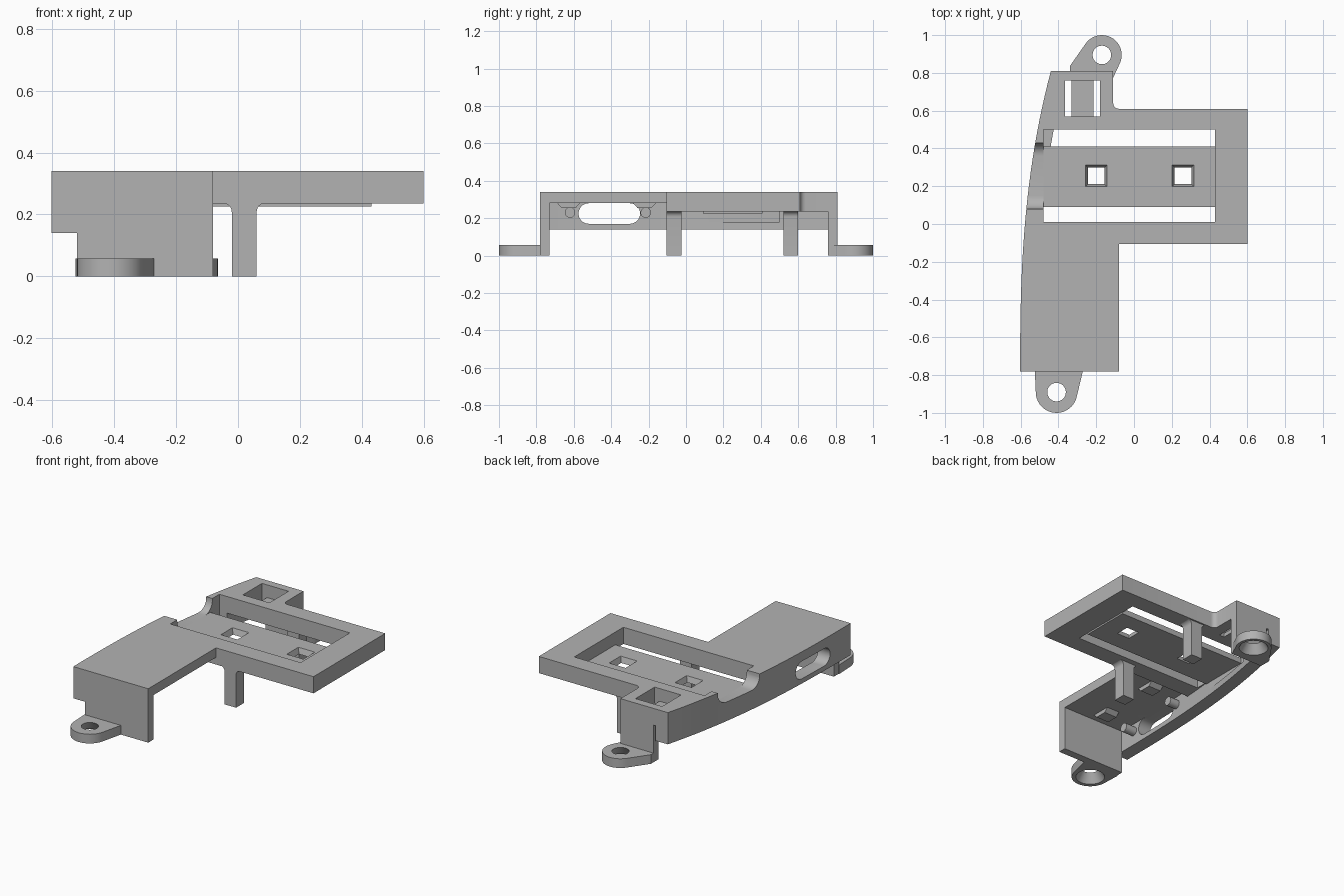
import bpy, bmesh, math
from mathutils import Vector

if "Cube" in bpy.data.objects:
    bpy.data.objects.remove(bpy.data.objects["Cube"], do_unlink=True)

GREY = (0.45, 0.45, 0.45, 1)
mat = bpy.data.materials.new("plain grey plastic")
mat.use_nodes = True
mat.diffuse_color = GREY
mat.node_tree.nodes["Principled BSDF"].inputs["Base Color"].default_value = GREY


def finish(name, bm):
    bmesh.ops.recalc_face_normals(bm, faces=bm.faces)
    mesh = bpy.data.meshes.new(name)
    bm.to_mesh(mesh)
    bm.free()
    ob = bpy.data.objects.new(name, mesh)
    bpy.context.collection.objects.link(ob)
    mesh.materials.append(mat)
    return ob


def prism(name, pts, lo, hi, axis="z"):
    """Extrude a 2D outline from lo to hi along an axis."""
    place = {"x": lambda a, b, h: (h, a, b),
             "y": lambda a, b, h: (a, h, b),
             "z": lambda a, b, h: (a, b, h)}[axis]
    bm = bmesh.new()
    face = bm.faces.new([bm.verts.new(place(a, b, lo)) for a, b in pts])
    ext = bmesh.ops.extrude_face_region(bm, geom=[face])
    moved = [g for g in ext["geom"] if isinstance(g, bmesh.types.BMVert)]
    bmesh.ops.translate(bm, verts=moved, vec=Vector(place(0, 0, hi - lo)))
    return finish(name, bm)


def box(name, x, y, z):
    return prism(name, [(x[0], y[0]), (x[1], y[0]), (x[1], y[1]), (x[0], y[1])], *z)


def cone(name, centre, r_low, r_high, z, sides=32):
    """Tapered round or square plug along z."""
    bm = bmesh.new()
    rings = []
    for r, h in ((r_low, z[0]), (r_high, z[1])):
        rings.append([bm.verts.new((centre[0] + px, centre[1] + py, h))
                      for px, py in arc(0, 0, r, 45, 405, sides)[:-1]])
    for i in range(sides):
        j = (i + 1) % sides
        bm.faces.new((rings[0][i], rings[0][j], rings[1][j], rings[1][i]))
    bm.faces.new(rings[0])
    bm.faces.new(rings[1])
    return finish(name, bm)


def arc(cx, cy, r, a0, a1, n=10):
    return [(cx + r * math.cos(math.radians(a0 + (a1 - a0) * i / n)),
             cy + r * math.sin(math.radians(a0 + (a1 - a0) * i / n))) for i in range(n + 1)]


def combine(ob, other, op="DIFFERENCE"):
    mod = ob.modifiers.new("cut", "BOOLEAN")
    mod.operation, mod.solver, mod.object = op, "EXACT", other
    bpy.context.view_layer.objects.active = ob
    bpy.ops.object.modifier_apply(modifier=mod.name)
    bpy.data.objects.remove(other, do_unlink=True)


def smooth(ob):
    bpy.ops.object.select_all(action="DESELECT")
    ob.select_set(True)
    bpy.context.view_layer.objects.active = ob
    bpy.ops.object.shade_smooth_by_angle(angle=math.radians(30))


# Curved outer edge shared by the deck and the side wall
FRONT, BACK, TOP, UNDER = -0.78, 0.81, 0.34, 0.235
STEPS = 24
edge = []
for i in range(STEPS + 1):
    t = i / STEPS
    edge.append((-0.603 + 0.163 * t ** 2.6, FRONT + (BACK - FRONT) * t))

# Deck with its side wing, thinned over the front bay
body = prism("frame_body", edge + [(-0.11, BACK)] + arc(-0.08, 0.64, 0.03, 180, 270, 5)
             + [(0.6, 0.61), (0.6, -0.105), (-0.08, -0.105), (-0.08, FRONT)], UNDER, TOP)
combine(body, box("bay_cutter", (-0.57, 0), (-0.73, -0.105), (0, 0.28)))

# Curved side wall and the two end walls
inner = [(x + 0.085, y) for x, y in reversed(edge)]
combine(body, prism("side_wall", edge + inner, 0.14, TOP), "UNION")
combine(body, box("front_wall", (-0.52, -0.08), (FRONT, -0.73), (0, TOP)), "UNION")
combine(body, box("back_wall", (-0.34, -0.11), (0.76, BACK), (0, TOP)), "UNION")

# Recess, rounded side notch, rear pocket and long side slot
combine(body, box("recess_cutter", (-0.48, 0.43), (0.01, 0.5), (0.18, 0.5)))
notch = ([(0.08, 0.4)] + arc(0.15, 0.33, 0.07, 180, 270, 8)
         + arc(0.36, 0.33, 0.07, 270, 360, 8) + [(0.43, 0.4)])
combine(body, prism("notch_cutter", notch, -0.7, -0.47, "x"))
combine(body, box("pocket_cutter", (-0.365, -0.18), (0.57, 0.76), (0.1, 0.5)))
slot = arc(-0.3, 0.225, 0.055, -90, 90) + arc(-0.52, 0.225, 0.055, 90, 270)
combine(body, prism("slot_cutter", slot, -0.8, -0.4, "x"))
smooth(body)

# Sunken plate with two tapered square holes
plate = box("sunken_plate", (-0.482, 0.432), (0.09, 0.41), (0.225, 0.26))
for x in (-0.2, 0.26):
    combine(plate, cone("square_cutter", (x, 0.255), 0.055, 0.084, (0.21, 0.265), 4))

# Bridge across the rear pocket
box("pocket_bridge", (-0.33, -0.215), (0.565, 0.765), (UNDER, 0.26))

# Legs with filleted tops
leg_profile = ([(-0.02, 0), (0.06, 0)] + arc(0.09, 0.207, 0.03, 180, 90, 6)
               + arc(-0.05, 0.207, 0.03, 90, 0, 6))
for name, y in (("front_leg", -0.105), ("back_leg", 0.52)):
    smooth(prism(name, leg_profile, y, y + 0.08, "y"))


# Screw tabs with holes countersunk from below
def tab(name, centre, r, base):
    bm = bmesh.new()
    for h in (0, 0.058):
        for px, py in arc(*centre, r, 0, 360, 40)[:-1] + base:
            bm.verts.new((px, py, h))
    hull = bmesh.ops.convex_hull(bm, input=bm.verts)
    loose = set(hull["geom_interior"]) | set(hull["geom_unused"])
    bmesh.ops.delete(bm, geom=[g for g in loose if isinstance(g, bmesh.types.BMVert)],
                     context="VERTS")
    bmesh.ops.dissolve_limit(bm, angle_limit=0.02, verts=bm.verts, edges=bm.edges)
    ob = finish(name, bm)
    combine(ob, cone("countersink_cutter", centre, 0.086, 0.048, (-0.001, 0.06)))
    smooth(ob)


tab("front_tab", (-0.41, -0.89), 0.11, [(-0.525, -0.775), (-0.27, -0.775)])
tab("back_tab", (-0.17, 0.895), 0.105, [(-0.34, 0.775), (-0.34, 0.835), (-0.11, 0.775)])

# Pegs on the wall and tapered blocks under the deck, either side of the slot
for side, y in (("front", -0.62), ("back", -0.215)):
    smooth(prism(side + "_peg", arc(y, 0.23, 0.028, 0, 360, 20)[:-1], -0.56, -0.44, "x"))
    wedge = [(y - 0.07, 0.282), (y + 0.055, 0.282), (y + 0.03, 0.255), (y - 0.045, 0.255)]
    prism(side + "_ceiling_block", wedge, -0.36, -0.27, "x")
